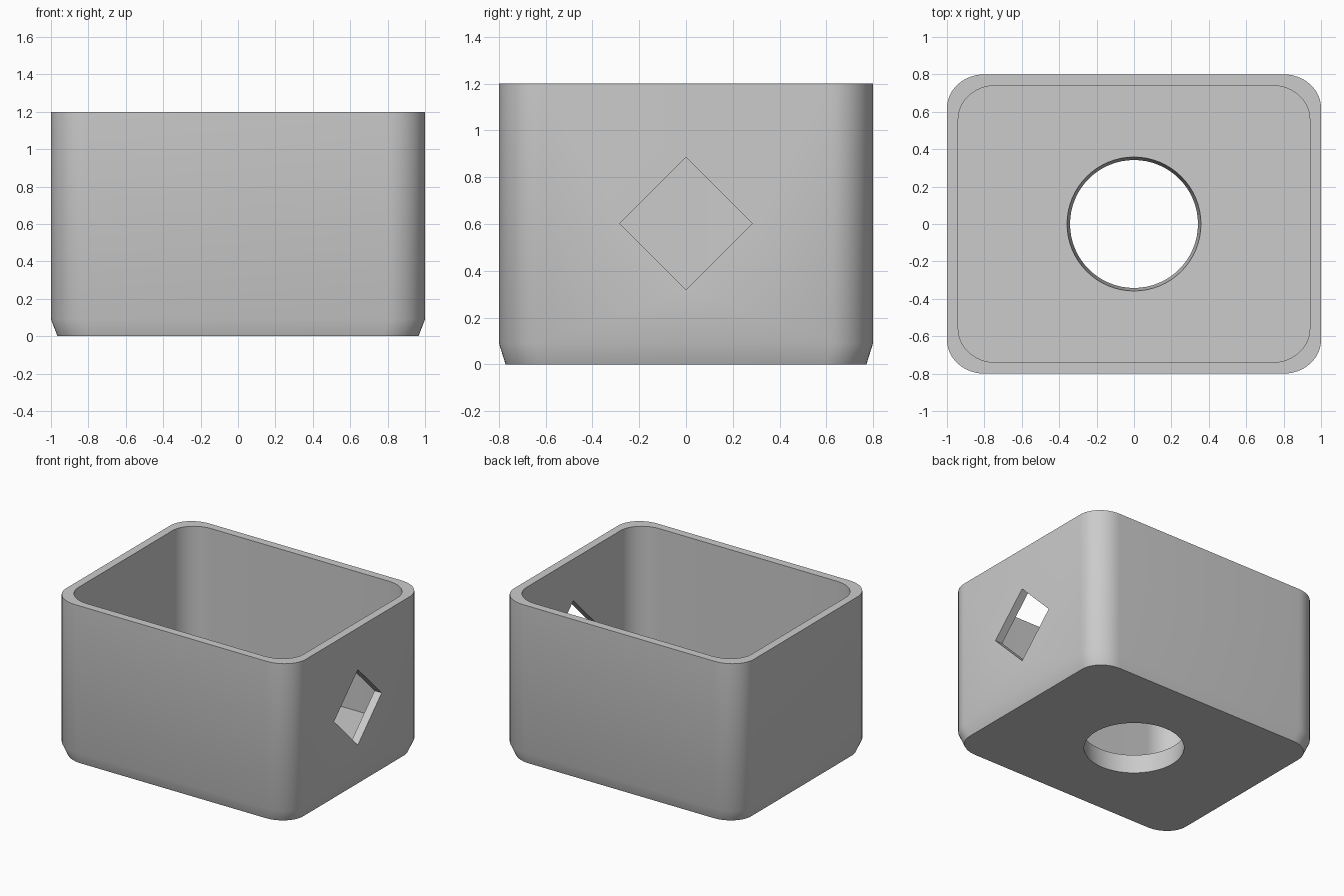
import bpy, bmesh
from math import cos, sin, pi, radians

if "Cube" in bpy.data.objects:
    bpy.data.objects.remove(bpy.data.objects["Cube"])

grey = bpy.data.materials.new("plain grey")
grey.use_nodes = True
COLOUR = (0.6, 0.6, 0.6, 1)
grey.diffuse_color = COLOUR
grey.node_tree.nodes["Principled BSDF"].inputs["Base Color"].default_value = COLOUR

HEIGHT, FLOOR, WALL = 1.2, 0.15, 0.06
STEPS = 12  # segments per rounded corner


def rounded_ring(bm, hx, hy, rx, ry, z):
    """Ring of vertices around a rectangle with rounded corners."""
    ring = []
    for q, (sx, sy) in enumerate([(1, 1), (-1, 1), (-1, -1), (1, -1)]):
        for i in range(STEPS + 1):
            a = (q + i / STEPS) * pi / 2
            ring.append(bm.verts.new((sx * (hx - rx) + rx * cos(a),
                                      sy * (hy - ry) + ry * sin(a), z)))
    return ring


def make_object(name, bm):
    bmesh.ops.recalc_face_normals(bm, faces=bm.faces)
    mesh = bpy.data.meshes.new(name)
    bm.to_mesh(mesh)
    bm.free()
    mesh.materials.append(grey)
    obj = bpy.data.objects.new(name, mesh)
    bpy.context.collection.objects.link(obj)
    return obj


# Open box: chamfered foot, outer wall, rim, inner wall, floor
bm = bmesh.new()
k = 0.965
rings = [
    rounded_ring(bm, k, 0.8 * k, 0.2 * k, 0.18 * k, 0),
    rounded_ring(bm, 1, 0.8, 0.2, 0.18, 0.09),
    rounded_ring(bm, 1, 0.8, 0.2, 0.18, HEIGHT),
    rounded_ring(bm, 1 - WALL, 0.8 - WALL, 0.2, 0.18, HEIGHT),
    rounded_ring(bm, 1 - WALL, 0.8 - WALL, 0.2, 0.18, FLOOR),
]
for low, high in zip(rings, rings[1:]):
    n = len(low)
    for i in range(n):
        j = (i + 1) % n
        bm.faces.new((low[i], low[j], high[j], high[i]))
bm.faces.new(rings[0])
bm.faces.new(rings[-1])
box = make_object("open_box", bm)

# Slightly tapered round hole through the floor
bm = bmesh.new()
taper = 0.016 / FLOOR
bmesh.ops.create_cone(bm, cap_ends=True, segments=64, depth=2 * FLOOR,
                      radius1=0.342 - taper * FLOOR / 2,
                      radius2=0.358 + taper * FLOOR / 2)
bmesh.ops.translate(bm, verts=bm.verts, vec=(0, 0, FLOOR / 2))
hole = make_object("floor_hole_cutter", bm)

# Diamond window through the +x wall
bm = bmesh.new()
bmesh.ops.create_cube(bm, size=1)
side = 0.284 * 2 ** 0.5
bmesh.ops.scale(bm, verts=bm.verts, vec=(0.3, side, side))
window = make_object("diamond_window_cutter", bm)
window.location = (1, 0, 0.602)
window.rotation_euler.x = radians(45)

# Cut both openings
bpy.context.view_layer.objects.active = box
for cutter in (hole, window):
    cutter.hide_render = True
    mod = box.modifiers.new(cutter.name, "BOOLEAN")
    mod.operation = "DIFFERENCE"
    mod.solver = "EXACT"
    mod.object = cutter
    bpy.ops.object.modifier_apply(modifier=mod.name)
    bpy.data.objects.remove(cutter)

# Smooth corners, crisp rims
bpy.ops.object.select_all(action="DESELECT")
box.select_set(True)
bpy.ops.object.shade_smooth_by_angle(angle=radians(30))
